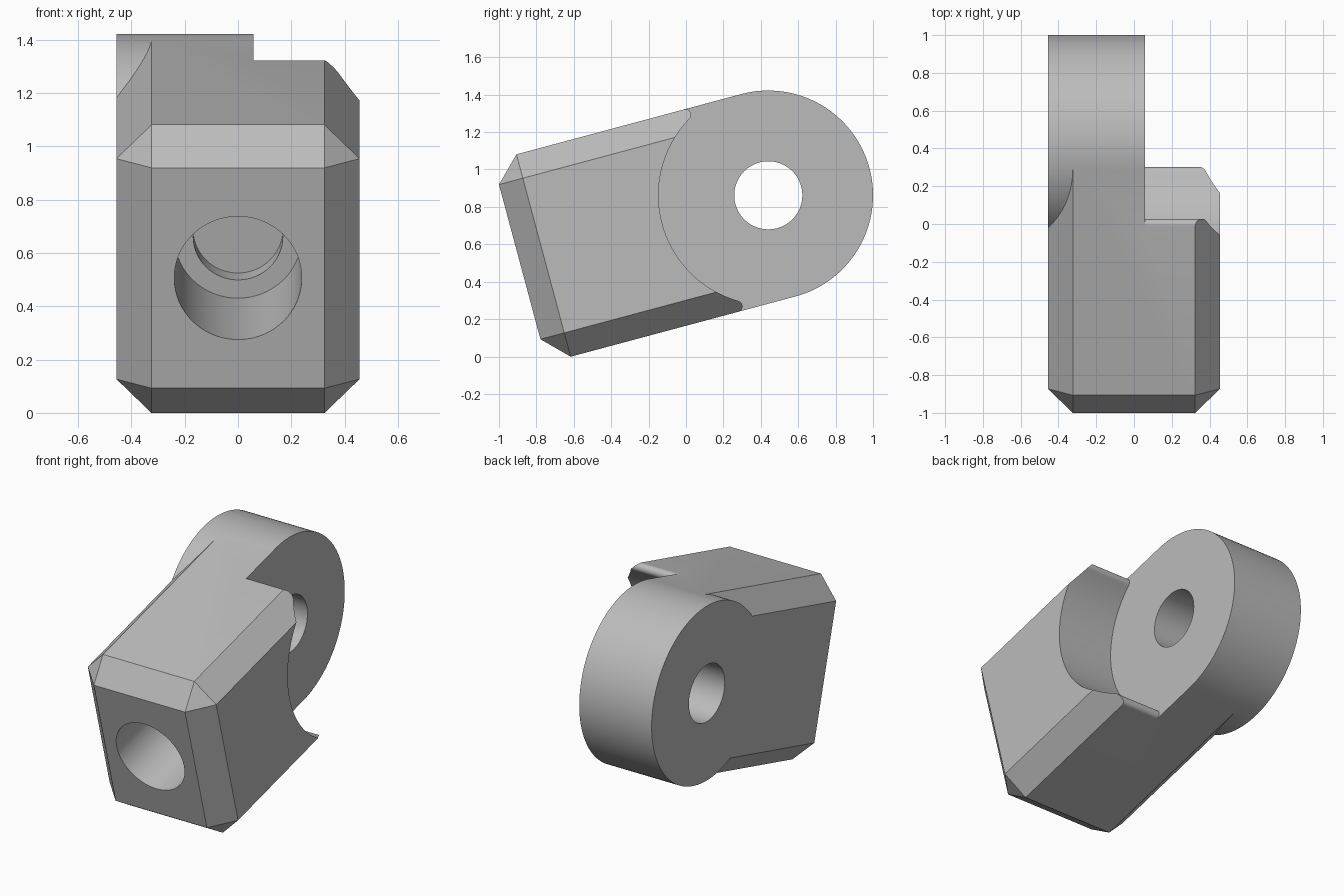
import bpy
import bmesh
from math import radians, sin, cos, pi, sqrt, atan2
from mathutils import Matrix, Vector

if "Cube" in bpy.data.objects:
    bpy.data.objects.remove(bpy.data.objects["Cube"], do_unlink=True)

# Everything is built around the pivot, then tilted into place
PLACE = Matrix.Translation((0, 0.44, 0.862)) @ Matrix.Rotation(radians(15), 4, "X")
HALF_W, HALF_H, FRONT = 0.456, 0.56, -1.376
CHAMFER, CHEEK_X = 0.132, 0.058

grey = bpy.data.materials.new("plain grey")
grey.diffuse_color = (0.5, 0.5, 0.5, 1)
grey.use_nodes = True
grey.node_tree.nodes["Principled BSDF"].inputs["Base Color"].default_value = (0.5, 0.5, 0.5, 1)


def make_object(name, bm):
    bmesh.ops.recalc_face_normals(bm, faces=bm.faces)
    mesh = bpy.data.meshes.new(name)
    bm.to_mesh(mesh)
    bm.free()
    mesh.materials.append(grey)
    obj = bpy.data.objects.new(name, mesh)
    obj.matrix_world = PLACE
    bpy.context.collection.objects.link(obj)
    return obj


def prism(name, outline, start, end, axis="X"):
    """Extrude a 2D outline along X (outline is y, z) or Y (outline is x, z)."""
    bm = bmesh.new()
    if axis == "X":
        verts = [bm.verts.new((start, a, b)) for a, b in outline]
        step = Vector((end - start, 0, 0))
    else:
        verts = [bm.verts.new((a, start, b)) for a, b in outline]
        step = Vector((0, end - start, 0))
    face = bm.faces.new(verts)
    extruded = bmesh.ops.extrude_face_region(bm, geom=[face])["geom"]
    moved = [g for g in extruded if isinstance(g, bmesh.types.BMVert)]
    bmesh.ops.translate(bm, verts=moved, vec=step)
    return make_object(name, bm)


def arc(cx, cy, r, a0, a1, n):
    return [(cx + r * cos(a0 + (a1 - a0) * i / n), cy + r * sin(a0 + (a1 - a0) * i / n))
            for i in range(n + 1)]


def circle(r, n=96):
    return arc(0, 0, r, 0, 2 * pi, n)[:-1]


def combine(target, tool, operation):
    mod = target.modifiers.new(operation.title(), "BOOLEAN")
    mod.operation = operation
    mod.solver = "EXACT"
    mod.object = tool
    tool.hide_render = True
    bpy.context.view_layer.objects.active = target
    bpy.ops.object.modifier_apply(modifier=mod.name)
    bpy.data.objects.remove(tool, do_unlink=True)


# Block with chamfers on every edge but the rear ones
bm = bmesh.new()
bmesh.ops.create_cube(bm, size=1)
for v in bm.verts:
    v.co = (v.co.x * 2 * HALF_W, FRONT if v.co.y < 0 else 0, v.co.z * 2 * HALF_H)
edges = [e for e in bm.edges if any(v.co.y < -0.1 for v in e.verts)]
bmesh.ops.bevel(bm, geom=edges, offset=CHAMFER, offset_type="OFFSET",
                segments=1, affect="EDGES", profile=0.5)
body = make_object("hinge_block", bm)

# Clearance pocket beside the eye, with rounded lips top and bottom
R, LIP = 0.587, 0.03
lip_z = HALF_H - LIP
lip_y = -sqrt((R + LIP) ** 2 - lip_z ** 2)
join = atan2(lip_z, lip_y)
upper = [(0.8, 0.8), (lip_y, 0.8)]
upper += arc(lip_y, lip_z, LIP, pi / 2, join - pi, 12)
sweep = arc(0, 0, R, join, 2 * pi - join, 64)[1:-1]
lower = [(y, -z) for y, z in reversed(upper)]
combine(body, prism("pocket_cutter", upper + sweep + lower, CHEEK_X, 0.8), "DIFFERENCE")

# Round eye and its pin hole
combine(body, prism("round_eye", circle(HALF_H, 128), -HALF_W, CHEEK_X), "UNION")
combine(body, prism("pin_cutter", circle(0.182), -1, 1), "DIFFERENCE")

# Stepped blind bore in the front face
for radius, depth in ((0.239, 0.6), (0.168, 0.7)):
    bore = prism("bore_cutter", circle(radius), FRONT - 0.2, FRONT + depth, "Y")
    combine(body, bore, "DIFFERENCE")

bpy.ops.object.select_all(action="DESELECT")
body.select_set(True)
bpy.context.view_layer.objects.active = body
bpy.ops.object.shade_smooth_by_angle(angle=radians(25))
